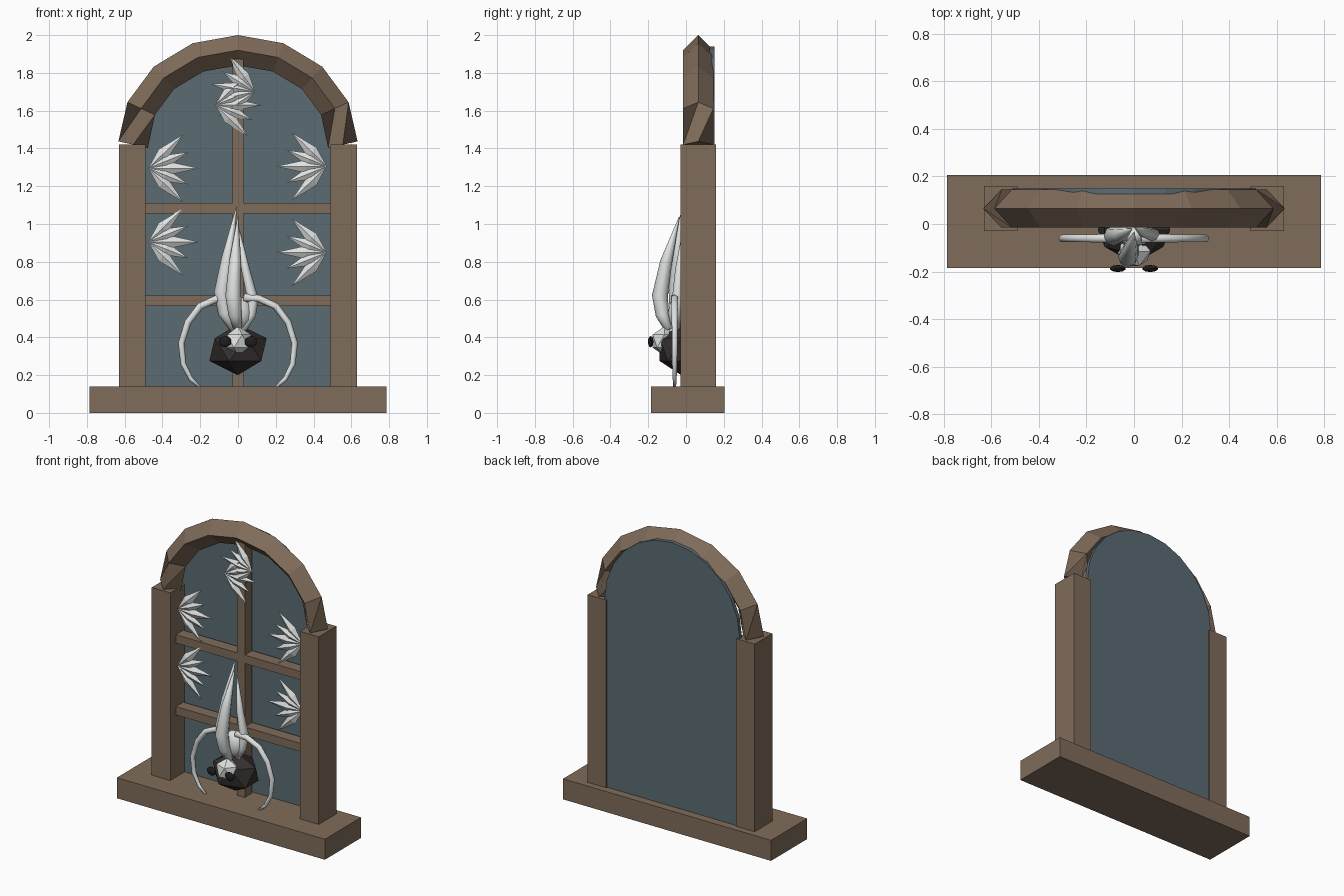
import bpy, bmesh, math
from mathutils import Vector, Matrix

if "Cube" in bpy.data.objects:
    bpy.data.objects.remove(bpy.data.objects["Cube"])


def material(name, rgb):
    m = bpy.data.materials.new(name)
    m.diffuse_color = (*rgb, 1)
    m.use_nodes = True
    m.node_tree.nodes["Principled BSDF"].inputs["Base Color"].default_value = m.diffuse_color
    return m


WOOD = material("brown wood", (0.215, 0.150, 0.102))
GLASS = material("blue grey glass", (0.105, 0.150, 0.175))
WHITE = material("frost white", (0.74, 0.76, 0.76))
DARK = material("dark fur", (0.036, 0.028, 0.028))
BLACK = material("eye black", (0.014, 0.013, 0.014))


def finish(name, bm, mat, smooth=False):
    bmesh.ops.recalc_face_normals(bm, faces=bm.faces)
    me = bpy.data.meshes.new(name)
    bm.to_mesh(me)
    bm.free()
    me.materials.append(mat)
    for p in me.polygons:
        p.use_smooth = smooth
    ob = bpy.data.objects.new(name, me)
    bpy.context.collection.objects.link(ob)
    return ob


def box(name, x, y, z, mat):
    bm = bmesh.new()
    size = (x[1] - x[0], y[1] - y[0], z[1] - z[0])
    mid = ((x[0] + x[1]) / 2, (y[0] + y[1]) / 2, (z[0] + z[1]) / 2)
    bmesh.ops.create_cube(bm, size=1, matrix=Matrix.Translation(mid) @ Matrix.Diagonal((*size, 1)))
    return finish(name, bm, mat)


def ball(name, centre, radii, mat, sub=1, smooth=False):
    bm = bmesh.new()
    bmesh.ops.create_icosphere(bm, subdivisions=sub, radius=1,
                               matrix=Matrix.Translation(centre) @ Matrix.Diagonal((*radii, 1)))
    return finish(name, bm, mat, smooth)


def tube(name, pts, radii, sides, mat, smooth=False, twist_ends=0):
    """Sweep a polygon along a path that runs roughly in the xz plane."""
    pts = [Vector(p) for p in pts]
    bm = bmesh.new()
    rings = []
    n = len(pts)
    for i, p in enumerate(pts):
        t = (pts[min(i + 1, n - 1)] - pts[max(i - 1, 0)]).normalized()
        u = Vector((0, 1, 0)).cross(t).normalized()
        v = t.cross(u)
        turn = twist_ends * ((i == n - 1) - (i == 0))
        ring = []
        for k in range(sides):
            a = 2 * math.pi * k / sides + turn
            ring.append(bm.verts.new(p + radii[i] * (math.cos(a) * u + math.sin(a) * v)))
        rings.append(ring)
    for r, s in zip(rings, rings[1:]):
        for k in range(sides):
            j = (k + 1) % sides
            bm.faces.new((r[k], r[j], s[j], s[k]))
    bm.faces.new(rings[0])
    bm.faces.new(rings[-1])
    return finish(name, bm, mat, smooth)


# window frame: sill, posts, twisted-end arch, glazing bars
box("sill", (-0.785, 0.785), (-0.185, 0.205), (0, 0.14), WOOD)
for side, name in ((-1, "left_post"), (1, "right_post")):
    box(name, sorted((side * 0.49, side * 0.63)), (-0.03, 0.16), (0.14, 1.42), WOOD)
arc = [math.pi * (1 - i / 8) for i in range(9)]
tube("arch", [(0.555 * math.cos(a), 0.065, 1.42 + 0.5 * math.sin(a)) for a in arc],
     [0.08] * 9, 4, WOOD, twist_ends=math.pi / 2)
box("upright_bar", (-0.03, 0.03), (0.03, 0.11), (0.14, 1.88), WOOD)
box("lower_cross_bar", (-0.5, 0.5), (0.03, 0.11), (0.565, 0.622), WOOD)
box("upper_cross_bar", (-0.5, 0.5), (0.03, 0.11), (1.055, 1.112), WOOD)

# arched glass pane
bm = bmesh.new()
outline = [(-0.51, 0.14)] + [(0.51 * math.cos(math.pi * (1 - i / 12)),
                              1.42 + 0.52 * math.sin(math.pi * i / 12)) for i in range(13)] + [(0.51, 0.14)]
pane = bm.faces.new([bm.verts.new((x, 0.15, z)) for x, z in outline])
ext = bmesh.ops.extrude_face_region(bm, geom=[pane])
bmesh.ops.translate(bm, vec=(0, -0.025, 0),
                    verts=[g for g in ext["geom"] if isinstance(g, bmesh.types.BMVert)])
finish("glass", bm, GLASS)


# frost: fans of folded leaf blades spreading from one point
def frost_fan(name, x, z, heading, size=1.0, blades=((-44, .26), (-22, .23), (0, .27), (22, .23), (44, .26))):
    bm = bmesh.new()
    for ang, length in blades:
        a = math.radians(heading + ang)
        d = Vector((math.cos(a), 0, math.sin(a)))
        s = Vector((-d.z, 0, d.x))
        base = Vector((x, 0.025, z))
        L = length * size
        w = 0.034 * size
        mid = base + d * L * 0.42
        b, tip, l, r, f, k = [bm.verts.new(c) for c in (
            base, base + d * L, mid + s * w, mid - s * w,
            mid + Vector((0, -0.02, 0)), mid + Vector((0, 0.008, 0)))]
        for ridge in (f, k):
            for p, q in ((b, l), (l, tip), (tip, r), (r, b)):
                bm.faces.new((p, q, ridge))
    finish(name, bm, WHITE)


frost_fan("frost_left_upper", -0.475, 1.295, 0)
frost_fan("frost_left_lower", -0.475, 0.905, 0)
frost_fan("frost_right_upper", 0.47, 1.305, 180)
frost_fan("frost_right_lower", 0.47, 0.85, 180)
frost_fan("frost_top_a", -0.12, 1.63, 0, 0.92)
frost_fan("frost_top_b", 0.09, 1.70, 170, 0.9)

# creature: faceted dark body, pale face, dark eyes, pale hip
ball("body", (0, -0.025, 0.335), (0.17, 0.135, 0.135), DARK)
ball("face", (0, -0.115, 0.38), (0.078, 0.072, 0.078), WHITE)
ball("hip", (0, -0.045, 0.53), (0.075, 0.05, 0.09), WHITE, 2, True)
for side, word in ((-1, "left"), (1, "right")):
    ball(word + "_eye", (side * 0.068, -0.187, 0.377), (0.034, 0.015, 0.03), BLACK, 2)
    # curved thin limb sweeping out and down to the sill
    path = [(0.03, .61), (0.11, .605), (0.2, .565), (0.265, .48), (0.3, .37),
            (0.29, .26), (0.25, .18), (0.2, .135)]
    tube(word + "_limb", [(side * x, -0.06, z) for x, z in path],
         [.022, .02, .019, .018, .017, .015, .012, .008], 6, WHITE, True)

# long tapering blades rising from the body
horns = {
    "front_blade": [(0, -.09, .44), (-.015, -.125, .52), (-.025, -.138, .62), (-.015, -.105, .8), (0, -.035, 1.04)],
    "left_blade": [(-.02, -.05, .44), (-.07, -.05, .53), (-.085, -.05, .64), (-.055, -.045, .82), (-.008, -.02, 1.09)],
    "right_blade": [(.03, -.05, .44), (.07, -.05, .52), (.08, -.045, .6), (.04, -.035, .76), (0, -.01, 1.0)],
}
for name, pts in horns.items():
    scale = 0.7 if name == "right_blade" else 1
    tube(name, pts, [r * scale for r in (.022, .036, .042, .032, .002)], 8, WHITE, True)
